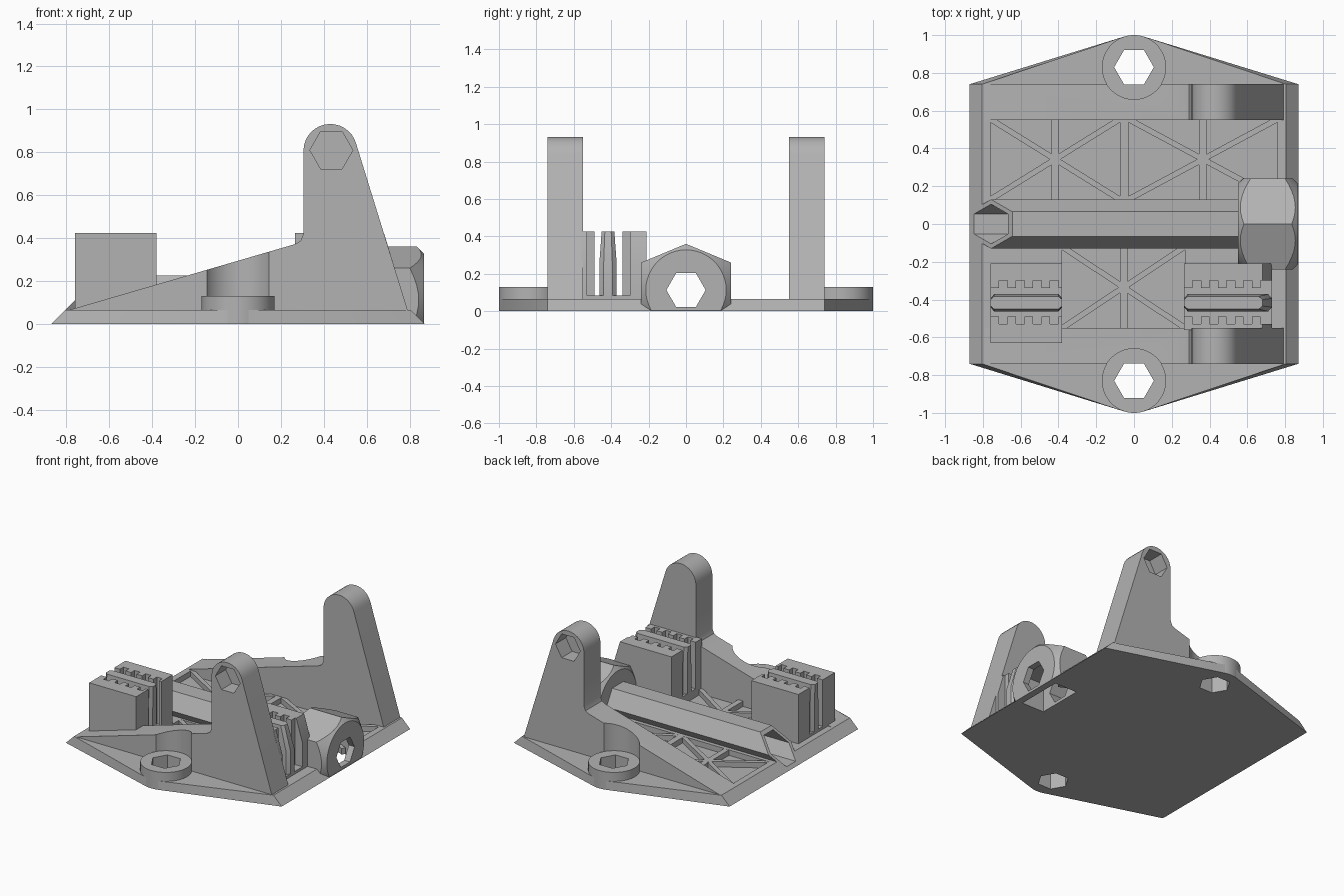
import bpy, bmesh
from math import cos, sin, pi, radians

cube = bpy.data.objects.get("Cube")
if cube:
    bpy.data.objects.remove(cube)

grey = bpy.data.materials.new("light grey plastic")
grey.use_nodes = True
COLOR = (0.45, 0.45, 0.45, 1)
grey.diffuse_color = COLOR
grey.node_tree.nodes["Principled BSDF"].inputs["Base Color"].default_value = COLOR
parts = []


def loft(name, loops, keep=True):
    """Skin a stack of matching point loops and cap both ends."""
    bm = bmesh.new()
    rings = [[bm.verts.new(p) for p in loop] for loop in loops]
    n = len(rings[0])
    for a, b in zip(rings, rings[1:]):
        for i in range(n):
            j = (i + 1) % n
            bm.faces.new((a[i], a[j], b[j], b[i]))
    bm.faces.new(rings[0])
    bm.faces.new(rings[-1])
    bmesh.ops.recalc_face_normals(bm, faces=bm.faces)
    mesh = bpy.data.meshes.new(name)
    bm.to_mesh(mesh)
    bm.free()
    mesh.materials.append(grey)
    ob = bpy.data.objects.new(name, mesh)
    bpy.context.collection.objects.link(ob)
    if keep:
        parts.append(ob)
    else:
        ob.hide_render = True
    return ob


def along(axis, p, t):
    """Place a 2D point in the plane across an axis, at distance t."""
    return {"x": (t, *p), "y": (p[0], t, p[1]), "z": (*p, t)}[axis]


def prism(name, axis, pts, t0, t1, keep=True):
    return loft(name, [[along(axis, p, t) for p in pts] for t in (t0, t1)], keep)


def box(name, x, y, z, keep=True):
    return prism(name, "z", [(x[0], y[0]), (x[1], y[0]), (x[1], y[1]), (x[0], y[1])], *z, keep)


def ngon(c, r, n):
    return [(c[0] + r * cos(2 * pi * i / n), c[1] + r * sin(2 * pi * i / n)) for i in range(n)]


def boolean(ob, cutter, op="DIFFERENCE"):
    mod = ob.modifiers.new("cut", "BOOLEAN")
    mod.operation, mod.object, mod.solver = op, cutter, "EXACT"
    dg = bpy.context.evaluated_depsgraph_get()
    mesh = bpy.data.meshes.new_from_object(ob.evaluated_get(dg))
    ob.modifiers.clear()
    ob.data = mesh


def discard(*obs):
    for ob in obs:
        bpy.data.objects.remove(ob)


AXIS_Z = 0.113      # height of the tunnel
FLOOR = 0.065       # plate thickness
BOSS_Y, BOSS_R = 0.83, 0.17

# Base plate with sloping rims
corner = [(0.87, 0.74), (0.05, 0.993), (-0.05, 0.993), (-0.87, 0.74)]
outline = corner + [(-x, -y) for x, y in corner]
inner = [(x * 0.925 if abs(x) > 0.5 else x, y) for x, y in outline]
plate = loft("base_plate", [[(*p, 0) for p in outline], [(*p, FLOOR) for p in inner]])

# Hexagonal tunnel tube, its left end cut on the rim slope
tube = prism("tunnel_tube", "x", ngon((0, AXIS_Z), 0.13, 6), -0.87, 0.6)
tunnel = prism("tunnel_cutter", "x", ngon((0, AXIS_Z), 0.105, 6), -1, 1, False)
for v in tube.data.vertices:
    if v.co.x < 0:
        v.co.x = v.co.z - 0.87

# Gabled nut housing with conical chamfers at both ends
housing = prism("nut_housing", "x",
                [(-0.24, 0), (0.24, 0), (0.24, 0.26), (0, 0.36), (-0.24, 0.26)], 0.55, 0.867)
cone = loft("cone_cutter", [[(x, *p) for p in ngon((0, AXIS_Z), r, 48)]
            for x, r in ((0.55, 0.215), (0.645, 0.31), (0.772, 0.31), (0.867, 0.215))], False)
boolean(housing, cone, "INTERSECT")
trap = box("nut_trap_cutter", (0.64, 0.82), (-0.17, 0.17), (-0.1, 0.21), False)

# Recessed floor panels: x range, y range
panels = [(-0.76, -0.075, 0.13, 0.555), (-0.03, 0.76, 0.13, 0.555), (-0.38, 0.27, -0.55, -0.12)]
for x0, x1, y0, y1 in panels:
    pocket = box("pocket_cutter", (x0, x1), (y0, y1), (0.025, 0.2), False)
    boolean(plate, pocket)
    discard(pocket)

# Star ribs in each panel
def rib(a, b, w):
    dx, dy = b[0] - a[0], b[1] - a[1]
    s = w / 2 / (dx * dx + dy * dy) ** 0.5
    ox, oy = -dy * s, dx * s
    prism("floor_rib", "z", [(a[0] + ox, a[1] + oy), (b[0] + ox, b[1] + oy),
          (b[0] - ox, b[1] - oy), (a[0] - ox, a[1] - oy)], 0.02, FLOOR - 0.001)

for x0, x1, y0, y1 in panels:
    mid = ((x0 + x1) / 2, (y0 + y1) / 2)
    rib((x0, y0), (x1, y1), 0.03)
    rib((x0, y1), (x1, y0), 0.03)
    rib((mid[0], y0), (mid[0], y1), 0.04)
    prism("rib_hub", "z", ngon(mid, 0.03, 24), 0.02, FLOOR)

for ob in (plate, tube, housing):
    boolean(ob, tunnel)
for ob in (plate, housing, tube):
    boolean(ob, trap)
discard(tunnel, cone, trap)

# Side walls with towers, screw bosses and hexagonal holes, mirrored front to back
arc = [(0.43 + 0.125 * cos(radians(a)), 0.807 + 0.125 * sin(radians(a))) for a in range(180, 14, -11)]
wall_profile = [(-0.805, 0.06), (0.265, 0.372), (0.292, 0.388), (0.305, 0.42)] + arc + [(0.792, 0.06)]
for side, s in (("front", -1), ("back", 1)):
    wall = prism(side + "_wall", "y", wall_profile, s * 0.55, s * 0.74)
    center = (0, s * BOSS_Y)
    relief = prism("relief_cutter", "z", ngon(center, BOSS_R, 64), 0.1, 1, False)
    socket = prism("socket_cutter", "y", ngon((0.435, 0.81), 0.1, 6), s * 0.62, s * 0.9, False)
    boolean(wall, relief)
    boolean(wall, socket)
    boss = prism(side + "_boss", "z", ngon(center, BOSS_R, 64), 0, 0.13)
    hole = prism("hole_cutter", "z", ngon(center, 0.105, 6), -0.1, 0.3, False)
    for ob in (boss, plate, wall):
        boolean(ob, hole)
    discard(relief, socket, hole)

# Toothed belt clamps: two jaws, a tooth row on each, and a fin in the slot
TOP = 0.425
def clamp(name, x0, x1, y0, slope):
    jaw = [(x0, 0.02), (x1, 0.02), (x1, 0.26), (x1 - slope, TOP), (x0, TOP)]
    prism(name + "_outer_jaw", "y", jaw, y0, -0.53)
    prism(name + "_inner_jaw", "y", jaw, -0.30, -0.21)
    box(name + "_slot_floor", (x0, x1), (-0.54, -0.29), (0.02, 0.085))
    x = x0
    while x < x1 - slope - 0.01:
        end = min(x + 0.045, x1 - slope)
        box(name + "_outer_tooth", (x, end), (-0.535, -0.49), (0.05, TOP))
        box(name + "_inner_tooth", (x, end), (-0.34, -0.295), (0.05, TOP))
        x += 0.09
    def fin(z, h, cut):
        a, b, c = x0, x1 - cut, -0.417
        return [(a, c - h / 2, z), (a + 0.02, c - h, z), (b - 0.02, c - h, z), (b, c - h / 2, z),
                (b, c + h / 2, z), (b - 0.02, c + h, z), (a + 0.02, c + h, z), (a, c + h / 2, z)]
    loft(name + "_fin", [fin(0.05, 0.046, 0), fin(0.26, 0.046, 0), fin(TOP, 0.034, slope)])

clamp("left_clamp", -0.76, -0.38, -0.63, 0)
clamp("right_clamp", 0.265, 0.73, -0.56, 0.05)

# Smooth the round surfaces, keep the edges sharp
bpy.ops.object.select_all(action="DESELECT")
for ob in parts:
    ob.select_set(True)
bpy.context.view_layer.objects.active = plate
bpy.ops.object.shade_smooth_by_angle(angle=radians(25))
